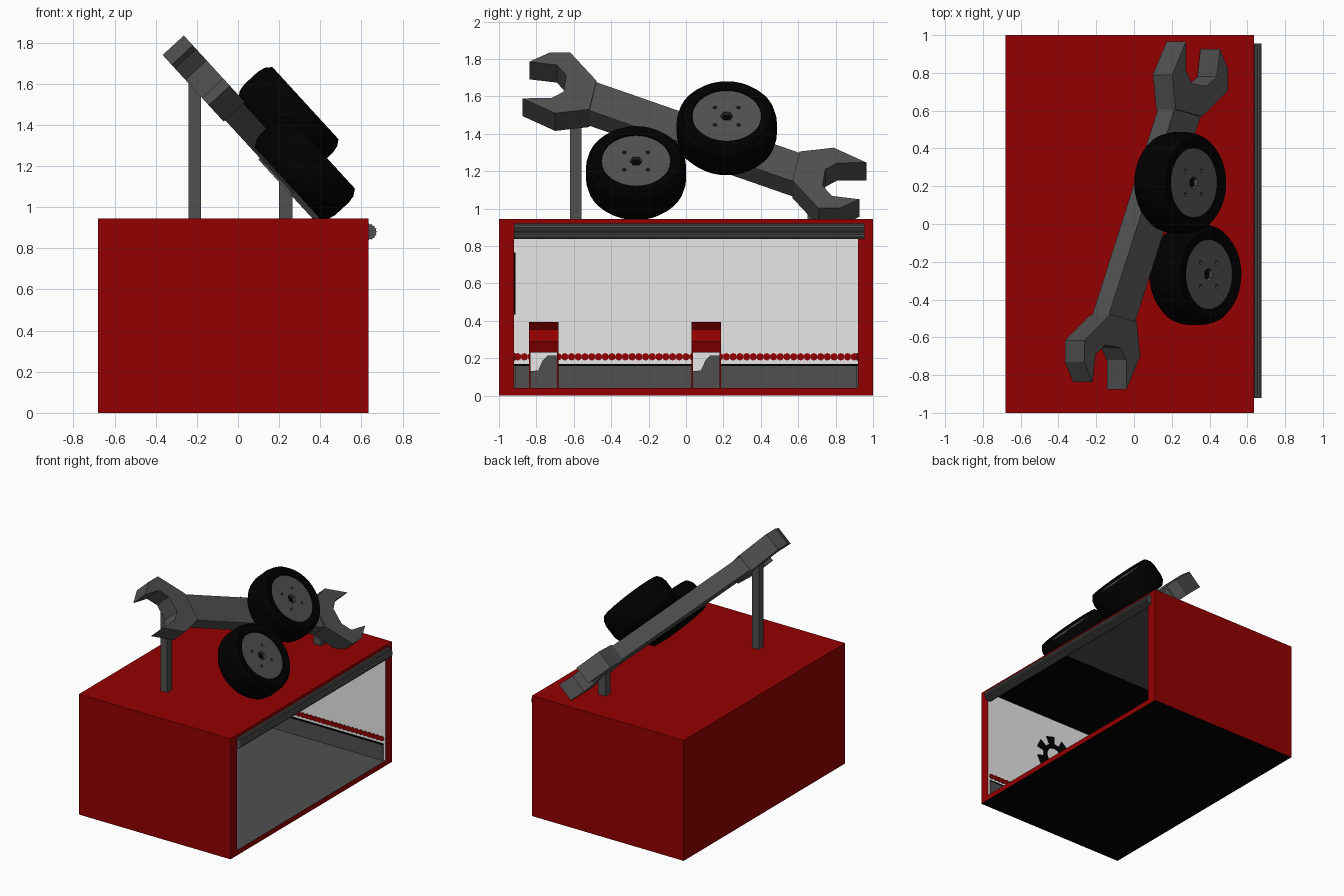
import bpy, bmesh, math
from mathutils import Vector

if "Cube" in bpy.data.objects:
    bpy.data.objects.remove(bpy.data.objects["Cube"])


def mat(name, r, g, b):
    m = bpy.data.materials.new(name)
    m.diffuse_color = (r, g, b, 1)
    m.use_nodes = True
    m.node_tree.nodes["Principled BSDF"].inputs["Base Color"].default_value = m.diffuse_color
    return m


RED = mat("deep red", .3, 0, 0)
WHITE = mat("wall white", .8, .8, .8)
GREY = mat("steel grey", .08, .08, .08)
BLACK = mat("rubber black", 0, 0, 0)

# tilted plane of the roof sign: in-plane axes are world y and U, N is its normal
A = math.radians(47.5)
U = Vector((math.cos(A), 0, -math.sin(A)))
N = Vector((math.sin(A), 0, math.cos(A)))
Y = Vector((0, 1, 0))


def finish(name, bm, mats):
    bmesh.ops.recalc_face_normals(bm, faces=bm.faces)
    me = bpy.data.meshes.new(name)
    bm.to_mesh(me)
    bm.free()
    ob = bpy.data.objects.new(name, me)
    bpy.context.collection.objects.link(ob)
    for m in mats:
        me.materials.append(m)
    return ob


def box(name, lo, hi, m):
    bm = bmesh.new()
    bmesh.ops.create_cube(bm, size=1)
    for v in bm.verts:
        v.co = [(l + h) / 2 + c * (h - l) for l, h, c in zip(lo, hi, v.co)]
    return finish(name, bm, [m])


def add_prism(bm, pts, place, a, b):
    """Extrude a flat outline from depth a to b; place(p, q, depth) gives world position."""
    lo = [bm.verts.new(place(p, q, a)) for p, q in pts]
    hi = [bm.verts.new(place(p, q, b)) for p, q in pts]
    n = len(pts)
    bm.faces.new(lo)
    bm.faces.new(hi[::-1])
    for i in range(n):
        bm.faces.new((lo[i], lo[(i + 1) % n], hi[(i + 1) % n], hi[i]))


def prism(name, pts, place, a, b, m):
    bm = bmesh.new()
    add_prism(bm, pts, place, a, b)
    return finish(name, bm, [m])


def ngon(n, r, p=0, q=0):
    return [(p + r * math.cos(math.tau * i / n), q + r * math.sin(math.tau * i / n))
            for i in range(n)]


def along_x(p, q, d):
    return (d, p, q)


def along_y(p, q, d):
    return (p, d, q)


# garage shell: open at +x, red outside, white inside, grey floor, black underside
bm = bmesh.new()
rings = []
for lo, hi in (((-.68, -1, 0), (.635, 1, .945)), ((-.64, -.92, .04), (.635, .92, .92))):
    c = {(i, j, k): bm.verts.new(((lo, hi)[i][0], (lo, hi)[j][1], (lo, hi)[k][2]))
         for i in (0, 1) for j in (0, 1) for k in (0, 1)}
    loop = [(0, 0), (1, 0), (1, 1), (0, 1)]
    inner = bool(rings)
    colours = (2, 1, 2, 1) if inner else (3, 0, 0, 0)
    for i in range(4):
        p, q = loop[i], loop[(i + 1) % 4]
        f = bm.faces.new((c[0, *p], c[0, *q], c[1, *q], c[1, *p]))
        f.material_index = colours[i]
    bm.faces.new([c[0, *p] for p in loop]).material_index = int(inner)
    rings.append([c[1, *p] for p in loop])
for i in range(4):
    j = (i + 1) % 4
    bm.faces.new((rings[0][i], rings[0][j], rings[1][j], rings[1][i]))
finish("garage_shell", bm, [RED, WHITE, GREY, BLACK])

# black ceiling panel
box("ceiling_panel", (-.64, -.92, .912), (.62, -.14, .92), BLACK)

# skirting on the three inner walls
for part, z0, z1, t, m in (("skirting", .04, .16, .008, GREY),
                           ("skirting_cap", .16, .17, .009, BLACK)):
    box(part + "_back", (-.64, -.92, z0), (-.64 + t, .92, z1), m)
    for side, s in (("front", -1), ("rear", 1)):
        y0, y1 = sorted((s * .92, s * (.92 - t)))
        box(f"{part}_{side}", (-.64, y0, z0), (.62, y1, z1), m)

# beaded red stripe above the skirting
pitch = .036
bm = bmesh.new()
for i in range(51):
    add_prism(bm, ngon(8, .02, -.9 + pitch * i, .208), along_x, -.64, -.632)
for s in (-1, 1):
    for i in range(35):
        add_prism(bm, ngon(8, .02, -.62 + pitch * i, .208), along_y, s * .92, s * .912)
finish("beaded_stripe", bm, [RED])

# fluted shutter roll above the opening
flutes = [(.635 + r * math.cos(a), .88 + r * math.sin(a))
          for i in range(32) for r, a in [((.041, .035)[i % 2], math.tau * i / 32)]]
prism("shutter_roll", flutes, along_y, -.92, .955, GREY)

# two hooded red stands at the back wall
for k, y in enumerate((-.84, .03)):
    for e in (0, .15):
        box(f"stand_{k}_side_{e}", (-.63, y + e, .04), (-.5, y + e + .008, .3), RED)
    hood = [(-.63, .3), (-.5, .23), (-.475, .29), (-.49, .355), (-.455, .395), (-.63, .395)]
    prism(f"stand_{k}_hood", hood, along_y, y, y + .158, RED)
    shape = [(0, .04), (.15, .04), (.15, .215), (.1, .215), (.075, .19), (.05, .135), (0, .13)]
    prism(f"stand_{k}_panel", [(y + p, q) for p, q in shape], along_x, -.58, -.57, GREY)
    box(f"stand_{k}_back", (-.628, y + .008, .13), (-.62, y + .15, .25), WHITE)

# gear emblem on the inner front wall
bm = bmesh.new()
teeth = 7
for i in range(teeth):
    for s, r in ((0, .165), (.5, .105)):
        a0, a1 = [math.tau * (i + s + d) / teeth + .2 for d in (0, .5)]
        seg = [(rr * math.cos(a), .6 + rr * math.sin(a))
               for rr, a in ((.07, a0), (r, a0), (r, a1), (.07, a1))]
        add_prism(bm, seg, along_y, -.92, -.912)
finish("wall_gear", bm, [BLACK])


# big double-ended wrench
def sign(p, q, d):
    return Y * (p + .045) + U * (q - .966) + N * d


head = [(.562, .153), (.745, .125), (.92, .233), (.765, .235), (.70, .28), (.685, .40),
        (.735, .475), (.882, .499), (.775, .564), (.663, .564), (.524, .361)]
for side, s in (("rear", 1), ("front", -1)):
    prism("wrench_head_" + side, [(s * p, s * q) for p, q in head], sign, .905, 1.045, GREY)
neck = [(.565, .155), (.527, .36)]
prism("wrench_handle", neck + [(-p, -q) for p, q in neck], sign, .915, 1.035, GREY)

# posts holding the wrench
box("tall_post", (-.24, -.62, .94), (-.18, -.56, 1.6), GREY)
box("short_post", (.2, .65, .94), (.265, .71, 1.12), GREY)


# wheels: revolved tyre plus a hub plate with drilled holes
def wheel(name, centre):
    c = Vector(centre)

    def place(p, q, d):
        return c + Y * p + U * q + N * d

    prof = [(.18, -.105), (.238, -.112), (.26, -.082), (.268, -.045), (.268, .045),
            (.26, .082), (.238, .112), (.187, .104), (.18, .08)]
    bm = bmesh.new()
    n = 36
    rows = [[bm.verts.new(place(r * math.cos(math.tau * i / n), r * math.sin(math.tau * i / n), d))
             for r, d in prof] for i in range(n)]
    for i in range(n):
        a, b = rows[i], rows[(i + 1) % n]
        for j in range(len(prof)):
            k = (j + 1) % len(prof)
            bm.faces.new((a[j], b[j], b[k], a[k]))
    finish(name + "_tyre", bm, [BLACK])
    prism(name + "_back", ngon(n, .184), place, -.1, -.09, BLACK)

    hub = prism(name + "_hub", ngon(n, .184), place, .07, .096, GREY)
    bm = bmesh.new()
    add_prism(bm, ngon(6, .034), place, .0, .15)
    for p in (-.063, .063):
        for q in (-.063, .063):
            add_prism(bm, ngon(8, .011, p, q), place, .0, .15)
    cutter = finish(name + "_hole_cutter", bm, [GREY])
    cutter.hide_render = True
    cutter.hide_viewport = True
    mod = hub.modifiers.new("holes", 'BOOLEAN')
    mod.operation = 'DIFFERENCE'
    mod.solver = 'EXACT'
    mod.object = cutter


wheel("upper_wheel", (.245, .218, 1.43))
wheel("lower_wheel", (.325, -.267, 1.19))
